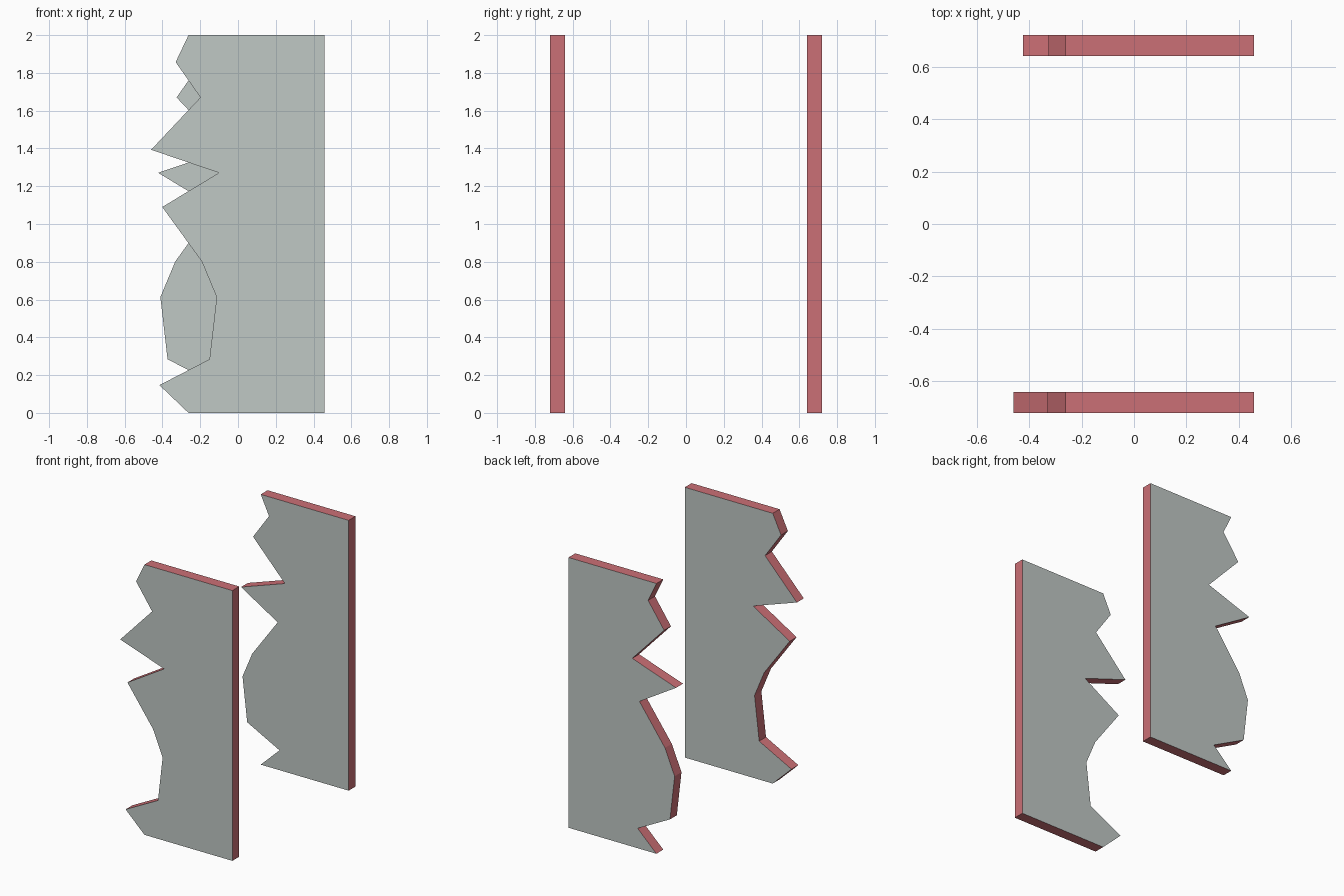
import bpy, bmesh

if "Cube" in bpy.data.objects:
    bpy.data.objects.remove(bpy.data.objects["Cube"])

SEAM = -0.262          # nominal line of the broken edge
RIGHT = 0.458
THICK = 0.08

# Broken edge of the front panel: (offset from the seam, height)
JAGS = [(0, 0), (-0.154, 0.147), (0.111, 0.284), (0.149, 0.613),
        (0.070, 0.802), (-0.139, 1.09), (0.161, 1.271), (-0.198, 1.393),
        (0.063, 1.67), (-0.068, 1.857), (0, 2)]


def material(name, rgb):
    m = bpy.data.materials.new(name)
    m.diffuse_color = (*rgb, 1)
    m.use_nodes = True
    m.node_tree.nodes["Principled BSDF"].inputs["Base Color"].default_value = m.diffuse_color
    return m


face_mat = material("panel_face", (0.53, 0.58, 0.56))
rim_mat = material("panel_rim", (0.60, 0.16, 0.18))


def broken_panel(name, y, side):
    """Extrude the jagged outline; side=-1 gives the matching half."""
    bm = bmesh.new()
    outline = [(SEAM + side * dx, z) for dx, z in JAGS] + [(RIGHT, 2), (RIGHT, 0)]
    face = bm.faces.new([bm.verts.new((x, y - THICK / 2, z)) for x, z in outline])
    ext = bmesh.ops.extrude_face_region(bm, geom=[face], use_keep_orig=True)
    verts = [v for v in ext["geom"] if isinstance(v, bmesh.types.BMVert)]
    bmesh.ops.translate(bm, verts=verts, vec=(0, THICK, 0))
    bmesh.ops.recalc_face_normals(bm, faces=bm.faces)
    # Large faces are grey, the thin rim is red
    for f in bm.faces:
        f.material_index = 0 if abs(f.normal.y) > 0.5 else 1
    mesh = bpy.data.meshes.new(name)
    bm.to_mesh(mesh)
    bm.free()
    mesh.materials.append(face_mat)
    mesh.materials.append(rim_mat)
    bpy.context.collection.objects.link(bpy.data.objects.new(name, mesh))


broken_panel("front_broken_panel", -0.68, 1)
broken_panel("back_broken_panel", 0.68, -1)
